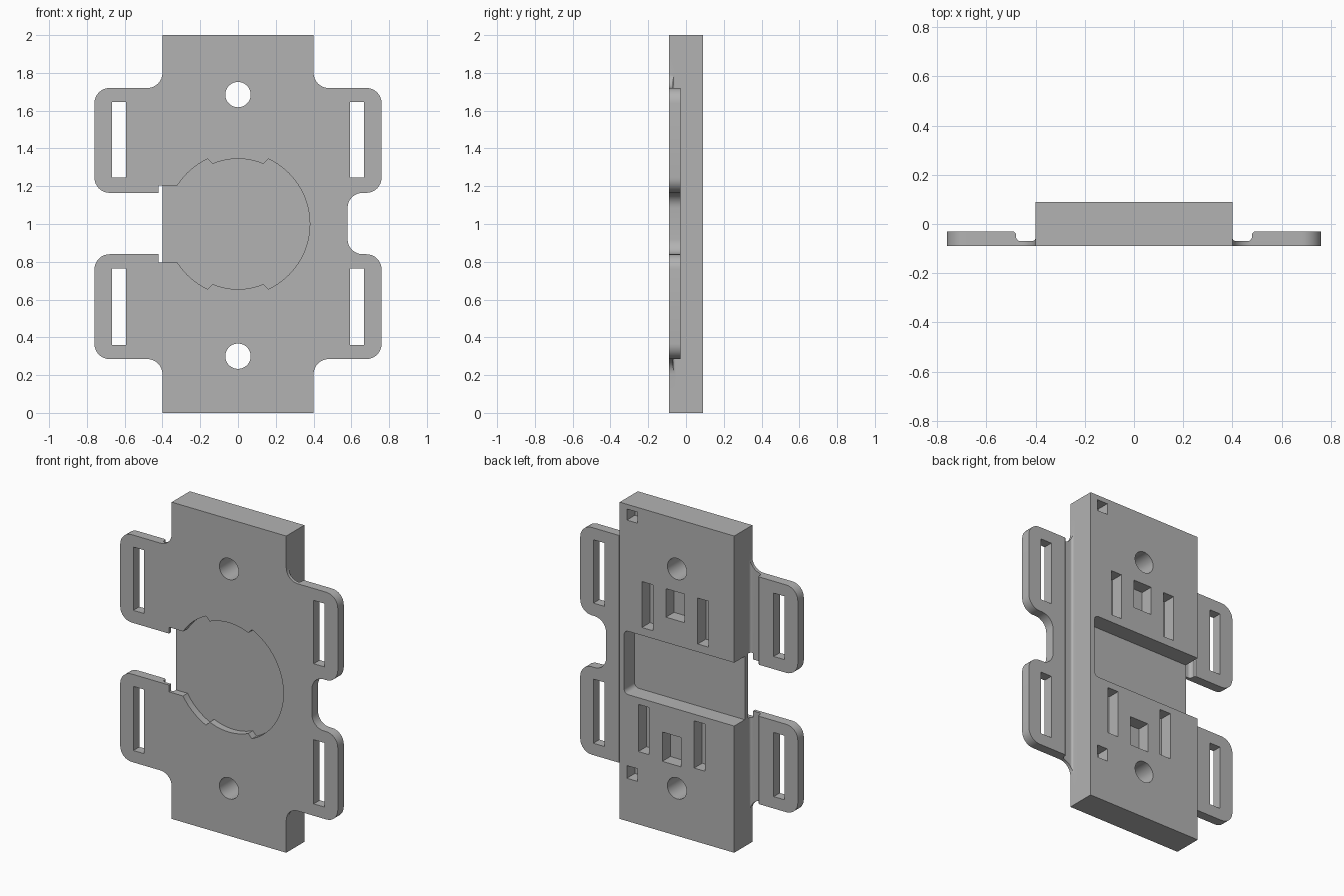
import bpy
import bmesh
from math import sin, cos, pi, radians
from mathutils import Vector

cube = bpy.data.objects.get("Cube")
if cube:
    bpy.data.objects.remove(cube, do_unlink=True)

grey = bpy.data.materials.new("plain_grey")
grey.use_nodes = True
grey.diffuse_color = (0.45, 0.45, 0.45, 1)
grey.node_tree.nodes["Principled BSDF"].inputs["Base Color"].default_value = grey.diffuse_color

FRONT, BACK, EAR_BACK = -0.09, 0.09, -0.03


def rounded(corners, steps=8):
    """Outline from (u, v) or (u, v, radius) square corners."""
    out = []
    for i, c in enumerate(corners):
        p = Vector(c[:2])
        if len(c) < 3:
            out.append(p)
            continue
        d1 = (Vector(corners[i - 1][:2]) - p).normalized()
        d2 = (Vector(corners[(i + 1) % len(corners)][:2]) - p).normalized()
        centre = p + (d1 + d2) * c[2]
        for k in range(steps + 1):
            t = pi / 2 * k / steps
            out.append(centre - c[2] * (d2 * cos(t) + d1 * sin(t)))
    return out


def prism(name, outline, lo, hi, axis="y"):
    bm = bmesh.new()
    place = (lambda p: (p[0], lo, p[1])) if axis == "y" else (lambda p: (p[0], p[1], lo))
    face = bm.faces.new([bm.verts.new(place(p)) for p in outline])
    top = bmesh.ops.extrude_face_region(bm, geom=[face])
    move = Vector((0, hi - lo, 0)) if axis == "y" else Vector((0, 0, hi - lo))
    bmesh.ops.translate(bm, vec=move,
                        verts=[g for g in top["geom"] if isinstance(g, bmesh.types.BMVert)])
    bmesh.ops.recalc_face_normals(bm, faces=bm.faces)
    mesh = bpy.data.meshes.new(name)
    bm.to_mesh(mesh)
    bm.free()
    mesh.materials.append(grey)
    ob = bpy.data.objects.new(name, mesh)
    bpy.context.collection.objects.link(ob)
    return ob


def rect(x0, x1, z0, z1):
    return [(x0, z0), (x1, z0), (x1, z1), (x0, z1)]


def combine(ob, other, operation="DIFFERENCE"):
    mod = ob.modifiers.new("combine", "BOOLEAN")
    mod.object, mod.operation, mod.solver = other, operation, "EXACT"
    bpy.context.view_layer.objects.active = ob
    bpy.ops.object.modifier_apply(modifier=mod.name)
    bpy.data.objects.remove(other, do_unlink=True)


# Thin plate with four strap ears
R = 0.08
right = [(0.4, 1.9), (0.4, 1.72, R), (0.76, 1.72, R), (0.76, 1.165, R), (0.58, 1.165, R),
         (0.58, 0.84, R), (0.76, 0.84, R), (0.76, 0.285, R), (0.4, 0.285, R), (0.4, 0.1)]
left = [(-0.4, 0.1), (-0.4, 0.285, R), (-0.76, 0.285, R), (-0.76, 0.84, R),
        (-0.42, 0.84), (-0.42, 0.797), (-0.4, 0.797), (-0.4, 1.205), (-0.42, 1.205),
        (-0.42, 1.165), (-0.76, 1.165, R), (-0.76, 1.72, R), (-0.4, 1.72, R), (-0.4, 1.9)]
plate = prism("strap_plate", rounded(right + left), FRONT, EAR_BACK)

# Strap slots and the flex groove beside the body
groove = [(0.4, 0.05), (0.4, -0.07, 0.015), (0.48, -0.07, 0.02),
          (0.48, -0.038), (0.49, EAR_BACK), (0.49, 0.05)]
for side in (1, -1):
    for z0, z1 in ((0.36, 0.765), (1.245, 1.645)):
        combine(plate, prism("slot", rect(side * 0.592, side * 0.668, z0, z1), -0.2, 0.2))
    profile = [(side * p.x, p.y) for p in rounded(groove)]
    combine(plate, prism("groove", profile, -0.1, 2.1, "z"))

# Main block
body = prism("mount_body", rect(-0.4, 0.4, 0, 2), FRONT, BACK)
combine(body, plate, "UNION")

# Round front recess with two shallow keys, open to the side
disc = []
for i in range(180):
    a = radians(i * 2 + 1)
    r = 0.345 if abs(sin(a)) > cos(radians(24.5)) else 0.38
    disc.append((r * cos(a), 1 + r * sin(a)))
combine(body, prism("recess", disc, -0.2, -0.045))
combine(body, prism("recess_mouth", rect(-0.41, -0.2, 0.797, 1.205), -0.2, -0.045))

# Back channel, open on the same side
channel = rounded([(-0.5, 0.8), (0.37, 0.8, 0.03), (0.37, 1.2, 0.03), (-0.5, 1.2)])
combine(body, prism("channel", channel, -0.015, 0.2))

# Screw holes
for z in (0.3, 1.685):
    ring = [(0.067 * cos(2 * pi * i / 48), z + 0.067 * sin(2 * pi * i / 48)) for i in range(48)]
    combine(body, prism("screw_hole", ring, -0.2, 0.2))

# Blind pockets in the back: centre x, slot bottom, square bottom, square top, slot top
pockets = [rect(0.275, 0.35, 1.9, 1.97), rect(0.275, 0.35, 0.27, 0.35)]
for cx, slot0, square0, square1, slot1 in ((0.012, 1.25, 1.36, 1.54, 1.54),
                                           (0.037, 0.46, 0.443, 0.628, 0.758)):
    pockets.append(rect(cx - 0.065, cx + 0.065, square0, square1))
    for side in (1, -1):
        mid = cx + side * 0.195
        pockets.append(rect(mid - 0.038, mid + 0.038, slot0, slot1))
for outline in pockets:
    combine(body, prism("pocket", outline, 0.01, 0.2))

# Smooth the rounded corners, keep the edges crisp
bpy.ops.object.select_all(action="DESELECT")
body.select_set(True)
bpy.context.view_layer.objects.active = body
bpy.ops.object.shade_smooth_by_angle(angle=radians(30))
